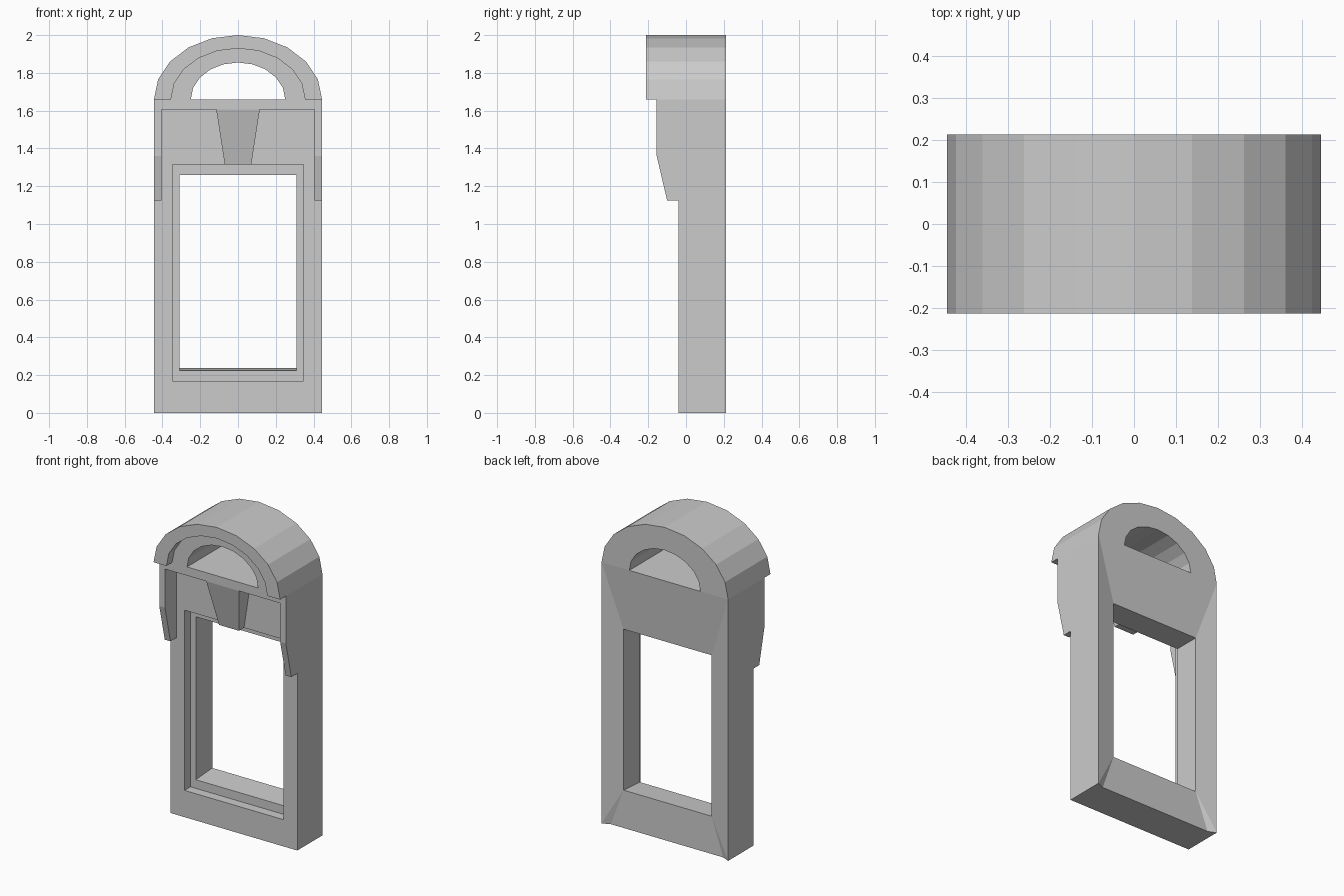
import bpy, bmesh, math

if "Cube" in bpy.data.objects:
    bpy.data.objects.remove(bpy.data.objects["Cube"])


def make(name, verts, faces):
    bm = bmesh.new()
    vs = [bm.verts.new(v) for v in verts]
    for f in faces:
        bm.faces.new([vs[i] for i in f])
    bmesh.ops.recalc_face_normals(bm, faces=bm.faces)
    me = bpy.data.meshes.new(name)
    bm.to_mesh(me)
    bm.free()
    ob = bpy.data.objects.new(name, me)
    bpy.context.collection.objects.link(ob)
    return ob


def prism(name, a, b):
    """Solid between two matching point loops."""
    n = len(a)
    sides = [(i, (i + 1) % n, n + (i + 1) % n, n + i) for i in range(n)]
    return make(name, a + b, sides + [tuple(range(n)), tuple(range(n, 2 * n))])


W, BACK, WALL, FRONT, SPRING = 0.445, 0.2125, -0.04, -0.155, 1.66


# Window frame: rectangular loops from the outer front edge through the rebate to the back
def rect(x, y, z0, z1, y_top=None):
    return [(-x, y, z0), (x, y, z0), (x, y, z1), (-x, y, z1)]


loops = [rect(W, WALL, 0, SPRING), rect(0.348, WALL, 0.17, 1.315),
         rect(0.348, 0.02, 0.17, 1.315), rect(0.31, 0.02, 0.225, 1.26),
         rect(0.31, 0.185, 0.237, 1.26), rect(W, BACK, 0, SPRING)]
verts = [v for lp in loops for v in lp]
faces = [(4 * k + i, 4 * k + (i + 1) % 4, 4 * k + 4 + (i + 1) % 4, 4 * k + 4 + i)
         for k in range(4) for i in range(4)]
# Splayed back: extra points give the head and sill panels their own slope
verts += [(-0.395, 0.19, 0), (0.395, 0.19, 0), (0.40, BACK, SPRING), (-0.40, BACK, SPRING)]
faces += [(24, 25, 17, 16), (26, 27, 19, 18),
          (20, 24, 16), (20, 16, 19, 23), (23, 19, 27),
          (21, 25, 17), (21, 17, 18, 22), (22, 18, 26)]
# Outer sides, bottom and top
faces += [(0, 3, 23, 20), (1, 2, 22, 21), (0, 1, 21, 25, 24, 20), (3, 2, 22, 26, 27, 23)]
make("window_frame", verts, faces)

# Arched hood: half-ellipse loops forming a stepped, hollow barrel
SEG = 10
steps = [(W, 0.34, -BACK), (0.355, 0.27, -BACK), (0.355, 0.27, FRONT),
         (0.25, 0.195, FRONT), (0.25, 0.195, BACK), (W, 0.34, BACK)]
n = len(steps)
verts = [(rx * math.cos(math.pi * j / SEG), y, SPRING + rz * math.sin(math.pi * j / SEG))
         for j in range(SEG + 1) for rx, rz, y in steps]
faces = [(j * n + i, j * n + (i + 1) % n, (j + 1) * n + (i + 1) % n, (j + 1) * n + i)
         for j in range(SEG) for i in range(n)]
faces += [tuple(range(n)), tuple(range(SEG * n, SEG * n + n))]
make("arched_hood", verts, faces)

# Side brackets under the hood
profile = [(WALL, 1.125), (-0.10, 1.125), (FRONT, 1.36), (FRONT, SPRING), (WALL, SPRING)]
for side, s in (("left", -1), ("right", 1)):
    prism(side + "_bracket", [(s * 0.405, y, z) for y, z in profile],
          [(s * W, y, z) for y, z in profile])

# Lintel between the brackets
prism("lintel", rect(0.405, FRONT, 1.605, SPRING), rect(0.405, WALL, 1.605, SPRING))

# Tapered keystone leaning back towards the wall
prism("keystone",
      [(-0.07, -0.09, 1.315), (0.07, -0.09, 1.315), (0.115, FRONT, 1.605), (-0.115, FRONT, 1.605)],
      [(-0.07, WALL, 1.315), (0.07, WALL, 1.315), (0.115, WALL, 1.605), (-0.115, WALL, 1.605)])
